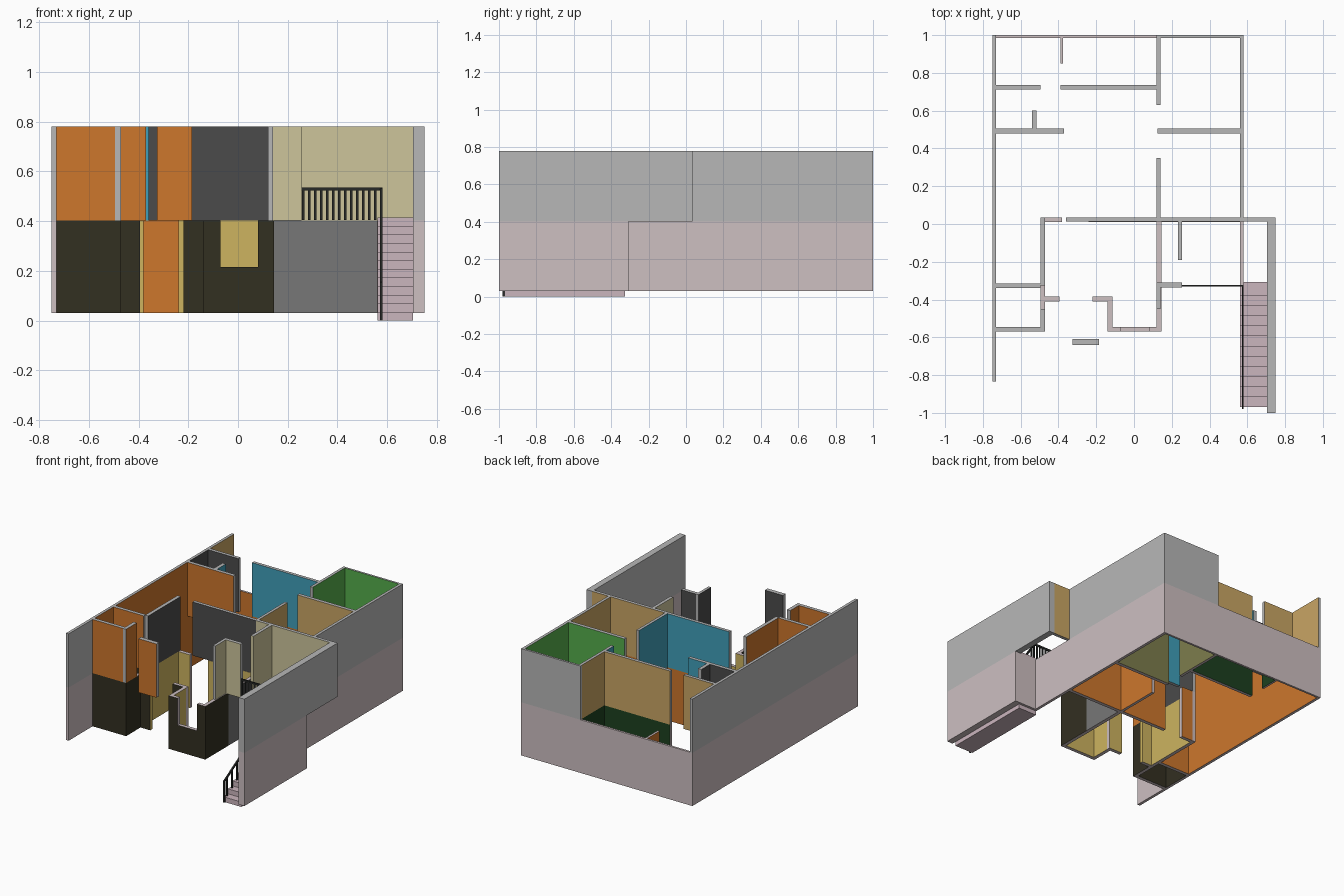
import bpy, bmesh, math
from mathutils import Vector

if "Cube" in bpy.data.objects:
    bpy.data.objects.remove(bpy.data.objects["Cube"])

PALETTE = {  # sRGB paint colours
    '.': (182, 182, 182), 'p': (204, 190, 192), 'o': (204, 118, 48), 't': (66, 158, 184),
    'd': (76, 76, 76), 'b': (54, 51, 38), 'y': (204, 178, 96), 'k': (204, 196, 154),
    'n': (200, 164, 100), 'G': (86, 172, 76), 'O': (124, 124, 78), 'D': (34, 66, 36),
    's': (118, 118, 118), 'r': (44, 46, 44), 'm': (202, 180, 188)}
NAMES = {'.': 'grey', 'p': 'pale_pink', 'o': 'orange', 't': 'teal', 'd': 'charcoal', 'b': 'dark_brown',
         'y': 'yellow', 'k': 'khaki', 'n': 'tan', 'G': 'green', 'O': 'olive', 'D': 'dark_green',
         's': 'mid_grey', 'r': 'black', 'm': 'mauve'}
MATS = {}


def mat(c):
    if c not in MATS:
        m = bpy.data.materials.new(NAMES[c])
        m.diffuse_color = [(v / 255) ** 2.2 for v in PALETTE[c]] + [1]
        m.use_nodes = True
        m.node_tree.nodes["Principled BSDF"].inputs["Base Color"].default_value = m.diffuse_color
        MATS[c] = m
    return MATS[c]


def finish(bm, name, codes):
    bmesh.ops.recalc_face_normals(bm, faces=bm.faces)
    me = bpy.data.meshes.new(name)
    bm.to_mesh(me)
    bm.free()
    for c in codes:
        me.materials.append(mat(c))
    ob = bpy.data.objects.new(name, me)
    bpy.context.collection.objects.link(ob)
    return ob


def add_box(bm, x0, x1, y0, y1, z0, z1):
    vs = bmesh.ops.create_cube(bm, size=1)['verts']
    for v in vs:
        v.co = (x1 if v.co.x > 0 else x0, y1 if v.co.y > 0 else y0, z1 if v.co.z > 0 else z0)


def wall(name, x0, x1, y0, y1, z0, z1, base, sides):
    """Box whose left, right, front, back faces are painted by a 4-letter code."""
    bm = bmesh.new()
    add_box(bm, x0, x1, y0, y1, z0, z1)
    bm.normal_update()
    codes = [base]
    for f in bm.faces:
        n = f.normal
        c = base
        for d, s in zip(((-1, 0), (1, 0), (0, -1), (0, 1)), sides):
            if n.x * d[0] + n.y * d[1] > 0.9 and s != '.':
                c = s
        if c not in codes:
            codes.append(c)
        f.material_index = codes.index(c)
    finish(bm, name, codes)


Z0, Z1, Z2 = 0.03, 0.403, 0.78

UPPER = [
    ('left_outside', -.75, -.73, -.835, -.57, '....'),
    ('left_bedroom', -.75, -.73, -.57, .49, '.o..'),
    ('left_bath', -.75, -.73, .49, .72, '.d..'),
    ('left_rear', -.75, -.73, .72, 1, '.n..'),
    ('back', .12, .58, .985, 1, '..G.'),
    ('right_rear', .56, .58, .49, .985, 'G...'),
    ('right_middle', .56, .58, .035, .49, 'n...'),
    ('party', .705, .75, -1, .035, '....'),
    ('cross_hall', -.36, .13, .012, .035, '..dt'),
    ('cross_terrace', .13, .705, .012, .035, '..kn'),
    ('spine_front', .12, .14, .035, .35, 'tn..'),
    ('spine_middle', .12, .14, .63, .722, 'tG..'),
    ('spine_rear', .12, .14, .722, .985, 'nG..'),
    ('bath_rear', -.73, -.495, .712, .735, '..dn'),
    ('hall_rear', -.39, .12, .712, .735, '..tn'),
    ('bath_front', -.73, -.53, .48, .505, '..od'),
    ('hall_side', -.53, -.37, .48, .505, '..ot'),
    ('bath_nib', -.54, -.515, .505, .6, 'dt..'),
    ('green_room_front', .125, .56, .48, .505, '..nG'),
    ('terrace_nib', .232, .255, -.19, .012, 'kkkk'),
    ('terrace_corner', .12, .14, -.45, -.31, 'dk..'),
    ('terrace_return', .14, .255, -.335, -.31, '..kd'),
    ('bedroom_side', -.495, -.47, -.325, .035, 'od..'),
    ('closet_rear', -.73, -.495, -.34, -.315, '..oo'),
    ('closet_front', -.73, -.495, -.57, -.545, '..oo'),
    ('closet_side', -.495, -.47, -.57, -.45, 'oo..'),
    ('floating_panel', -.325, -.185, -.64, -.61, '..od'),
]
LOWER = [
    ('left_outside', -.75, -.73, -.835, -.57, '....'),
    ('left_closet', -.75, -.73, -.57, -.33, '.b..'),
    ('left_main', -.75, -.73, -.33, 1, '.o..'),
    ('back_left', -.73, -.38, .985, 1, '..o.'),
    ('back_middle', -.38, .13, .985, 1, '..D.'),
    ('back_right', .13, .58, .985, 1, '..O.'),
    ('right_rear', .56, .58, .49, .985, 'O...'),
    ('right_middle', .56, .58, .03, .49, 'o...'),
    ('right_porch', .56, .58, -.31, .03, 's...'),
    ('stair_head', .56, .705, -.325, -.308, '....'),
    ('party', .705, .75, -1, -.308, '....'),
    ('cross_left', -.47, -.38, .01, .035, '..yo'),
    ('cross_right', -.24, .12, .01, .035, '..yo'),
    ('cross_porch', .12, .56, .01, .035, '..so'),
    ('spine_middle', .12, .14, .035, .35, 'oo..'),
    ('spine_door', .12, .14, .63, .722, 'oO..'),
    ('spine_rear', .12, .14, .722, .985, 'DO..'),
    ('rear_room_front', -.39, .12, .712, .735, '..oD'),
    ('rear_room_nib', -.39, -.375, .85, .985, 'oD..'),
    ('right_room_front', .125, .56, .48, .505, '..oO'),
    ('entry_left', -.495, -.47, -.395, .035, 'oy..'),
    ('entry_left_outer', -.495, -.47, -.545, -.395, 'bb..'),
    ('entry_left_return', -.47, -.395, -.41, -.385, 'ybby'[0:1] + 'yby'),
    ('closet_rear', -.73, -.495, -.34, -.315, '..bo'),
    ('closet_front', -.73, -.47, -.57, -.545, '.bbb'),
    ('bay_return', -.22, -.115, -.41, -.385, 'y.by'),
    ('bay_left', -.14, -.115, -.545, -.41, 'by..'),
    ('bay_front_left', -.14, -.07, -.57, -.545, 'b.by'),
    ('bay_front_right', .08, .145, -.57, -.545, '.bby'),
    ('bay_right', .12, .145, -.545, -.31, 'yb..'),
    ('kitchen_right', .12, .145, -.31, .01, 'ys..'),
]
for n, x0, x1, y0, y1, s in UPPER:
    wall('upper_wall_' + n, x0, x1, y0, y1, Z1, Z2, '.', s)
for n, x0, x1, y0, y1, s in LOWER:
    wall('lower_wall_' + n, x0, x1, y0, y1, Z0, Z1, 'p', s)
# sill below the front window
wall('window_sill_wall', -.07, .08, -.57, -.545, Z0, .215, 'p', '..by')

# staircase: stepped profile extruded across its width
STEPS, YF, YB, TOP = 12, -.97, -.325, .415
run, rise = (YB - YF) / STEPS, TOP / STEPS
profile = [(YF, 0)]
for i in range(STEPS):
    profile += [(YF + i * run, (i + 1) * rise), (YF + (i + 1) * run, (i + 1) * rise)]
profile.append((YB, 0))
bm = bmesh.new()
face = bm.faces.new([bm.verts.new((.562, y, z)) for y, z in profile])
ext = bmesh.ops.extrude_face_region(bm, geom=[face])['geom']
bmesh.ops.translate(bm, vec=(.143, 0, 0), verts=[v for v in ext if isinstance(v, bmesh.types.BMVert)])
finish(bm, 'staircase', 'm')

# stair landing edge up to tread level
wall('stair_landing', .58, .705, -.325, -.308, Z1, TOP, 'm', '....')

# balcony railing
RX, RY, RH = .576, -.327, .535
bm = bmesh.new()
add_box(bm, .255, RX + .005, RY - .005, RY + .005, RH - .012, RH)
for i in range(14):
    x = .262 + i * (RX - .262) / 13
    add_box(bm, x - .005, x + .005, RY - .004, RY + .004, .405, RH - .01)
finish(bm, 'balcony_railing', 'r')

# stair railing: sloped handrail with upright balusters
bm = bmesh.new()
drop = TOP - rise
ya, yb = YF - .005, RY
zb, za = RH, RH - drop
h = .014
ring = []
for x in (RX - .005, RX + .005):
    ring.append([bm.verts.new((x, y, z)) for y, z in ((ya, za), (yb, zb), (yb, zb - h), (ya, za - h))])
bm.faces.new(ring[0])
bm.faces.new(ring[1])
for i in range(4):
    j = (i + 1) % 4
    bm.faces.new((ring[0][i], ring[0][j], ring[1][j], ring[1][i]))
for i in range(STEPS):
    y = YF + (i + .5) * run
    add_box(bm, RX - .004, RX + .004, y - .005, y + .005, (i + 1) * rise,
            za + (y - ya) / (yb - ya) * (zb - za) - .007)
add_box(bm, RX - .005, RX + .005, YF - .01, YF, 0, za)
finish(bm, 'stair_railing', 'r')
